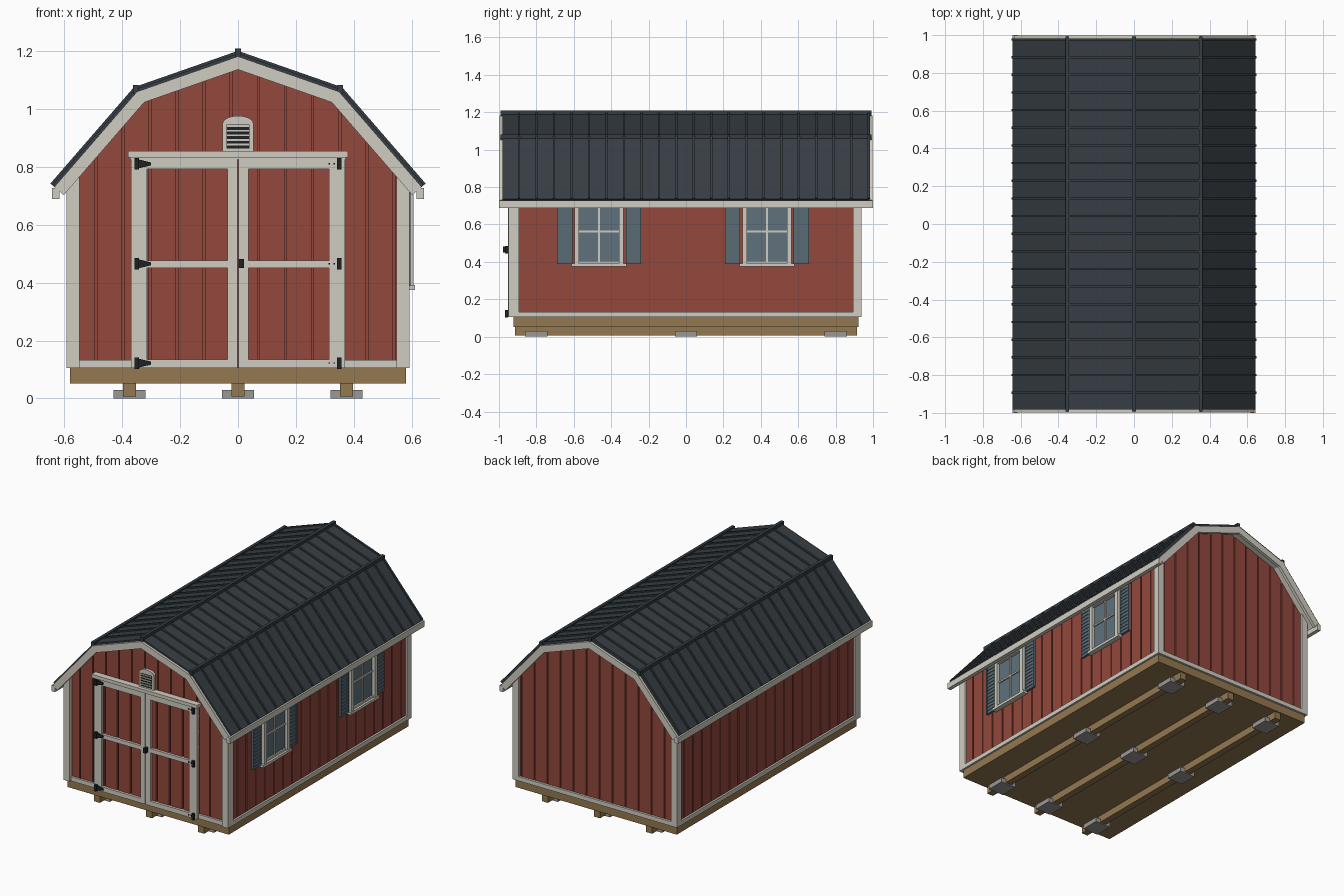
import bpy
import bmesh
import math

default_cube = bpy.data.objects.get("Cube")
if default_cube:
    bpy.data.objects.remove(default_cube, do_unlink=True)


def material(name, red, green, blue):
    """Flat colour, given in display values and stored as linear values."""
    linear = [((c / 255 + 0.055) / 1.055) ** 2.4 for c in (red, green, blue)] + [1.0]
    mat = bpy.data.materials.new(name)
    mat.use_nodes = True
    mat.diffuse_color = linear
    mat.node_tree.nodes["Principled BSDF"].inputs["Base Color"].default_value = linear
    return mat


barn_red = material("barn red", 146, 72, 60)
trim_cream = material("trim cream", 208, 205, 193)
roof_metal = material("roof metal", 54, 61, 67)
timber = material("timber", 148, 120, 80)
shutter_blue = material("shutter blue", 90, 107, 117)
window_glass = material("window glass", 95, 113, 124)
concrete = material("concrete", 154, 153, 148)
black_iron = material("black iron", 30, 33, 36)

# Main planes of the building
FLOOR, SIDE, FRONT, BACK = 0.105, 0.58, -0.923, 0.923
DOOR_FACE = FRONT - 0.013
GROOVE, PITCH, RELIEF = 0.008, 0.0935, 0.008


# Every solid is an x-z outline extruded along y
def prism(outline, y0, y1):
    return (outline, y0, y1)


def box(x0, x1, y0, y1, z0, z1):
    return prism([(x0, z0), (x1, z0), (x1, z1), (x0, z1)], y0, y1)


def mirrored(solids):
    return solids + [([(-x, z) for x, z in pts], y0, y1) for pts, y0, y1 in solids]


def build(name, mat, solids):
    bm = bmesh.new()
    for outline, y0, y1 in solids:
        near = [bm.verts.new((x, y0, z)) for x, z in outline]
        far = [bm.verts.new((x, y1, z)) for x, z in outline]
        bm.faces.new(near)
        bm.faces.new(far[::-1])
        for i in range(len(near)):
            j = (i + 1) % len(near)
            bm.faces.new((near[i], far[i], far[j], near[j]))
    bmesh.ops.recalc_face_normals(bm, faces=bm.faces)
    mesh = bpy.data.meshes.new(name)
    bm.to_mesh(mesh)
    bm.free()
    mesh.materials.append(mat)
    obj = bpy.data.objects.new(name, mesh)
    bpy.context.collection.objects.link(obj)
    return obj


# Gambrel roof line, offset inward by a depth
def roof_line(depth):
    eave = (0.642 - depth * 0.756, 0.737 - depth * 0.655)
    knee = (0.355 - depth * 0.582, 1.068 - depth * 0.856)
    ridge = (0, 1.192 - depth * 1.06)
    return [(-eave[0], eave[1]), (-knee[0], knee[1]), ridge, knee, eave]


def roof_band(outer, inner):
    return roof_line(outer) + roof_line(inner)[::-1]


UNDERSIDE = roof_line(0.03)


def ceiling(x):
    for (xa, za), (xb, zb) in zip(UNDERSIDE, UNDERSIDE[1:]):
        if xa <= x <= xb:
            return za + (zb - za) * (x - xa) / (xb - xa)
    return UNDERSIDE[0][1]


def gable_board(x0, x1, y0, y1, z0=FLOOR):
    """Board whose top follows the underside of the roof."""
    bends = [x for x, z in UNDERSIDE if x0 < x < x1]
    tops = [(x, ceiling(x)) for x in [x0] + bends + [x1]]
    return prism([(x1, z0), (x0, z0)] + tops, y0, y1)


def spans(start, end):
    """Board intervals separated by narrow grooves."""
    count = math.ceil((end - start) / PITCH)
    for i in range(count):
        a = start + i * PITCH
        yield a, min(a + PITCH - GROOVE, end)


# Foundation
rows = (-0.375, 0, 0.375)
build("foundation_blocks", concrete,
      [box(x - 0.055, x + 0.055, y - 0.06, y + 0.06, 0, 0.03) for x in rows for y in (-0.8, 0, 0.8)])
build("skids", timber, [box(x - 0.022, x + 0.022, -0.915, 0.915, 0.006, 0.055) for x in rows])
build("floor_frame", timber, [box(-SIDE, SIDE, FRONT, BACK, 0.052, FLOOR)])

# Walls with grooved siding
core_x, core_y = SIDE - RELIEF, BACK - RELIEF
build("wall_core", barn_red, [gable_board(-core_x, core_x, -core_y, core_y)])
gable_spans = list(spans(-SIDE, SIDE))
build("front_siding", barn_red, [gable_board(a, b, FRONT, -core_y) for a, b in gable_spans])
build("back_siding", barn_red, [gable_board(a, b, core_y, BACK) for a, b in gable_spans])
build("side_siding", barn_red,
      mirrored([box(core_x, SIDE, a, b, FLOOR, 0.74) for a, b in spans(FRONT, BACK)]))

# Corner and base trim
trim_x, base_top = SIDE + 0.012, FLOOR + 0.028
front_trim, back_trim = FRONT - 0.025, BACK + 0.014
build("corner_trim", trim_cream, mirrored([
    gable_board(0.548, trim_x, front_trim, FRONT),
    gable_board(0.548, trim_x, BACK, back_trim),
    box(SIDE, trim_x, FRONT, -0.893, FLOOR, 0.745),
    box(SIDE, trim_x, 0.893, BACK, FLOOR, 0.745)]))
build("base_trim", trim_cream, mirrored([
    box(SIDE, trim_x, FRONT, BACK, FLOOR, base_top),
    box(0.37, 0.55, DOOR_FACE, FRONT, FLOOR, base_top)])
    + [box(-0.55, 0.55, BACK, back_trim, FLOOR, base_top)])

# Roof
build("roof_deck", trim_cream, [prism(roof_band(0.012, 0.03), -0.98, 0.98)])
build("roof_panels", roof_metal, [prism(roof_band(0, 0.012), -0.982, 0.982)])
build("roof_seams", roof_metal,
      [prism(roof_band(-0.008, 0), y - 0.006, y + 0.006)
       for y in (-0.893 + PITCH * i for i in range(21))])
build("ridge_cap", roof_metal, [box(-0.01, 0.01, -0.992, 0.992, 1.18, 1.208)])
build("knee_caps", roof_metal, mirrored([box(0.343, 0.362, -0.992, 0.992, 1.052, 1.082)]))
build("barge_boards", trim_cream,
      [prism(roof_band(0.01, 0.053), y, y + 0.02) for y in (-0.998, 0.978)])
build("eave_fascia", trim_cream, mirrored([box(0.617, 0.642, -1, 1, 0.688, 0.727)]))

# Double doors
build("door_siding", barn_red,
      [box(max(a, -0.37), min(b, 0.37), DOOR_FACE, FRONT, FLOOR, 0.825)
       for a, b in gable_spans if b > -0.37 and a < 0.37])
frame_face = DOOR_FACE - 0.016
rails = [(FLOOR, 0.135), (0.45, 0.477), (0.793, 0.825)]
build("door_frames", trim_cream, mirrored(
    [box(a, b, frame_face, FRONT, FLOOR, 0.825) for a, b in ((0.002, 0.036), (0.315, 0.37))]
    + [box(0.036, 0.315, frame_face, FRONT, low, high) for low, high in rails]))
build("door_header", trim_cream, [
    box(-0.373, 0.373, frame_face, FRONT, 0.825, 0.84),
    box(-0.38, 0.38, frame_face - 0.012, FRONT, 0.833, 0.855)])

# Hinges and handle
iron_face = frame_face - 0.008
hardware = [box(0.002, 0.02, frame_face - 0.026, frame_face, 0.45, 0.482)]
for z in (0.122, 0.465, 0.81):
    hardware += mirrored([box(0.342, 0.358, iron_face - 0.008, frame_face, z - 0.02, z + 0.02)])
    hardware.append(prism([(-0.342, z - 0.015), (-0.3, z - 0.005), (-0.3, z + 0.005),
                           (-0.342, z + 0.015)], iron_face, frame_face))
    hardware += [box(x, x + 0.005, iron_face, frame_face, z - 0.002, z + 0.003) for x in (0.312, 0.33)]
build("door_hardware", black_iron, hardware)

# Arched gable vent
arch = [(0.053 * math.cos(math.pi * i / 12), 0.95 + 0.026 * math.sin(math.pi * i / 12))
        for i in range(13)]
vent_face = FRONT - 0.018
build("vent_frame", trim_cream, [prism([(-0.053, 0.855), (0.053, 0.855)] + arch, vent_face, FRONT)])
build("vent_opening", black_iron, [box(-0.04, 0.04, vent_face - 0.002, FRONT, 0.863, 0.946)])
build("vent_slats", trim_cream,
      [box(-0.04, 0.04, vent_face - 0.006, FRONT, z, z + 0.006)
       for z in (0.874 + 0.016 * i for i in range(5))])

# Windows and shutters along one side
frames, panes, shutters = [], [], []
low, high = 0.388, 0.715
middle = (low + high) / 2 + 0.01
for yc in (-0.465, 0.433):
    panes.append(box(SIDE, SIDE + 0.008, yc - 0.12, yc + 0.12, low, high))
    frames.append(box(SIDE, SIDE + 0.032, yc - 0.147, yc + 0.147, low - 0.013, low + 0.004))
    frames.append(box(SIDE, SIDE + 0.027, yc - 0.132, yc + 0.132, high - 0.025, high))
    frames.append(box(SIDE, SIDE + 0.018, yc - 0.11, yc + 0.11, low, low + 0.016))
    frames.append(box(SIDE, SIDE + 0.016, yc - 0.005, yc + 0.005, low, high))
    frames.append(box(SIDE, SIDE + 0.016, yc - 0.11, yc + 0.11, middle - 0.005, middle + 0.005))
    for side in (-1, 1):
        jamb, leaf = yc + side * 0.119, yc + side * 0.184
        frames.append(box(SIDE, SIDE + 0.027, jamb - 0.013, jamb + 0.013, low, high))
        shutters.append(box(SIDE, SIDE + 0.01, leaf - 0.04, leaf + 0.04, low, high))
        for edge in (leaf - 0.036, leaf + 0.036):
            shutters.append(box(SIDE, SIDE + 0.015, edge - 0.005, edge + 0.005, low, high))
        for i in range(14):
            z = low + (high - low) * i / 14
            shutters.append(box(SIDE, SIDE + 0.014, leaf - 0.032, leaf + 0.032, z, z + 0.014))
build("window_frames", trim_cream, frames)
build("window_panes", window_glass, panes)
build("shutters", shutter_blue, shutters)
